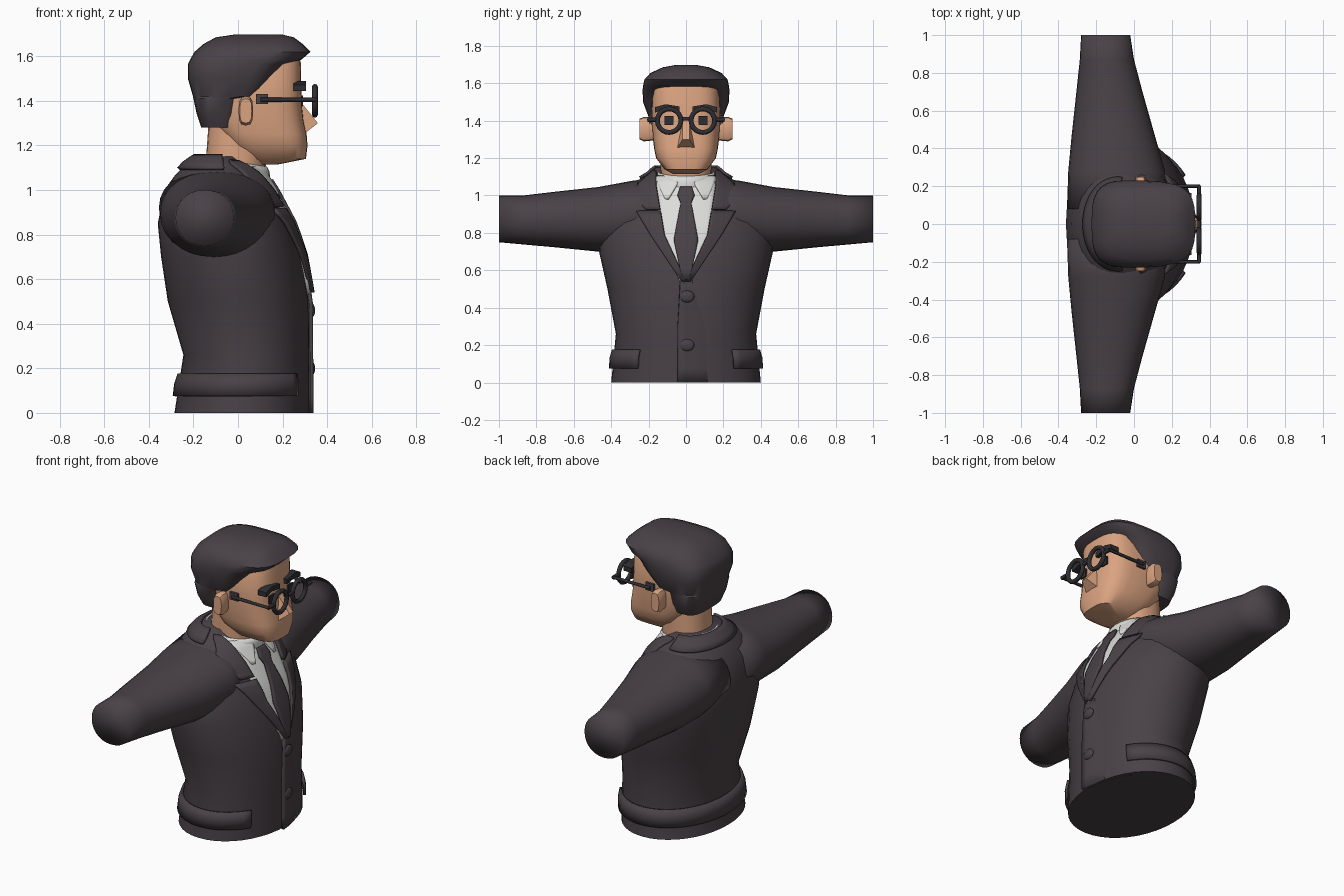
import bpy, bmesh, math
from mathutils import Vector

if "Cube" in bpy.data.objects:
    bpy.data.objects.remove(bpy.data.objects["Cube"])


def material(name, rgb):
    m = bpy.data.materials.new(name)
    m.diffuse_color = (*rgb, 1)
    m.use_nodes = True
    m.node_tree.nodes["Principled BSDF"].inputs["Base Color"].default_value = m.diffuse_color
    return m


SUIT = material("charcoal cloth", (.066, .053, .061))
SKIN = material("skin", (.71, .37, .22))
SHIRT = material("white cloth", (.72, .72, .70))
BLACK = material("black frame", (.028, .027, .032))
TAU = 2 * math.pi


def build(name, verts, faces, mat, thick=0, angle=40):
    me = bpy.data.meshes.new(name)
    me.from_pydata(verts, [], faces)
    bm = bmesh.new()
    bm.from_mesh(me)
    bmesh.ops.recalc_face_normals(bm, faces=bm.faces)
    bm.to_mesh(me)
    bm.free()
    me.materials.append(mat)
    ob = bpy.data.objects.new(name, me)
    bpy.context.collection.objects.link(ob)
    if thick:
        mod = ob.modifiers.new("thickness", 'SOLIDIFY')
        mod.thickness, mod.offset = thick, 0
    bpy.ops.object.select_all(action='DESELECT')
    ob.select_set(True)
    bpy.context.view_layer.objects.active = ob
    bpy.ops.object.shade_smooth_by_angle(angle=math.radians(angle))
    return ob


def grid(name, rings, mat, closed=True, caps=True, thick=0, angle=40):
    """Skin a list of equal-length point rows."""
    n = len(rings[0])
    verts = [p for r in rings for p in r]
    faces = []
    for i in range(len(rings) - 1):
        for j in range(n if closed else n - 1):
            k = (j + 1) % n
            faces.append((i * n + j, i * n + k, (i + 1) * n + k, (i + 1) * n + j))
    if caps:
        faces += [tuple(range(n)), tuple(range((len(rings) - 1) * n, len(rings) * n))]
    return build(name, verts, faces, mat, thick, angle)


def oval(t, a, b, e):
    c, s = math.cos(t), math.sin(t)
    return (a * math.copysign(abs(c) ** (2 / e), c), b * math.copysign(abs(s) ** (2 / e), s))


def loft_z(name, rows, mat, e, n=32, angle=40):
    """Rows are (z, back x, front x, half width)."""
    rings = []
    for z, xb, xf, w in rows:
        pts = [oval(TAU * i / n, (xf - xb) / 2, w, e) for i in range(n)]
        rings.append([((xb + xf) / 2 + p, q, z) for p, q in pts])
    return grid(name, rings, mat, angle=angle)


def box(name, lo, hi, mat):
    v = [(x, y, z) for x in (lo[0], hi[0]) for y in (lo[1], hi[1]) for z in (lo[2], hi[2])]
    f = [(0, 1, 3, 2), (4, 6, 7, 5), (0, 4, 5, 1), (2, 3, 7, 6), (0, 2, 6, 4), (1, 5, 7, 3)]
    return build(name, v, f, mat)


def rod(name, a, b, r, mat):
    a, b = Vector(a), Vector(b)
    q = (b - a).to_track_quat('Z', 'Y')
    rings = [[tuple(p + q @ Vector((r * math.cos(TAU * i / 8), r * math.sin(TAU * i / 8), 0)))
              for i in range(8)] for p in (a, b)]
    return grid(name, rings, mat, angle=50)


# Jacket body: (z, back x, front x, half width)
BODY = [(0, -.285, .32, .40), (.26, -.245, .32, .375), (.5, -.315, .318, .42),
        (.7, -.345, .285, .465), (.85, -.36, .235, .46), (1.0, -.33, .155, .37),
        (1.07, -.28, .11, .28), (1.12, -.23, .06, .19), (1.15, -.19, .02, .16)]
E = 2.05
loft_z("jacket_body", BODY, SUIT, E, 40, 50)


def profile(z):
    for a, b in zip(BODY, BODY[1:]):
        if z <= b[0]:
            f = (z - a[0]) / (b[0] - a[0])
            return [a[k] + f * (b[k] - a[k]) for k in (1, 2, 3)]
    return BODY[-1][1:]


def chest_x(y, z):
    xb, xf, w = profile(z)
    u = min(abs(y) / w, .98)
    return (xb + xf) / 2 + (xf - xb) / 2 * (1 - u ** E) ** (1 / E)


def sheet(name, rows, mat, off, off2=None, thick=.015, side=1):
    """Cloth lying on the chest; rows are (z, y start, y end)."""
    off2 = off if off2 is None else off2
    rings, cols, sub = [], 8, 4
    for i, (a, b) in enumerate(zip(rows, rows[1:])):
        for s in range(sub + (i == len(rows) - 2)):
            z, y0, y1 = [p + (q - p) * s / sub for p, q in zip(a, b)]
            ys = [y0 + (y1 - y0) * c / cols for c in range(cols + 1)]
            rings.append([(chest_x(y, z) + off + (off2 - off) * c / cols, side * y, z)
                          for c, y in enumerate(ys)])
    return grid(name, rings, mat, False, False, thick)


def band(name, rows, mat, t0, thick=.015):
    """Strip around the body, open at the front; rows are (z, offset)."""
    rings = []
    for z, off in rows:
        xb, xf, w = profile(z)
        pts = [oval(t0 + (TAU - 2 * t0) * i / 40, (xf - xb) / 2 + off, w + off, E) for i in range(41)]
        rings.append([((xb + xf) / 2 + p, q, z) for p, q in pts])
    return grid(name, rings, mat, False, False, thick)


# Jacket details
sheet("front_overlap", [(0, -.045, .25), (.3, -.045, .22), (.55, -.03, .08)], SUIT, .012, -.025)
band("pocket_flap_band", [(.075, .012), (.13, .014), (.175, .006)], SUIT, .68)
band("back_collar", [(1.095, .012), (1.12, .016), (1.14, .014), (1.155, .004)], SUIT, 1.45)
for i, z in enumerate((.20, .46)):
    bpy.ops.mesh.primitive_uv_sphere_add(segments=16, ring_count=8, location=(.33, .005, z))
    ob = bpy.context.object
    ob.name, ob.scale = f"button_{i + 1}", (.016, .04, .032)
    ob.data.materials.append(SUIT)
    bpy.ops.object.shade_smooth_by_angle()

# Shirt, tie, lapels
sheet("shirt_front", [(.53, -.03, -.01), (.8, -.14, .14), (1.0, -.165, .165), (1.1, -.165, .165)], SHIRT, .006)
sheet("tie", [(.55, -.02, .02), (.76, -.065, .065), (.96, -.028, .028), (1.0, -.045, .045),
              (1.045, -.03, .03)], SUIT, .024)
for s, side in ((1, "left"), (-1, "right")):
    sheet(f"{side}_lapel", [(.54, 0, .02), (.79, .115, .19), (.915, .135, .265)], SUIT, .026, .014, side=s)
    sheet(f"{side}_collar", [(.925, .138, .215), (1.0, .15, .285), (1.06, .16, .255), (1.13, .16, .175)],
          SUIT, .022, .012, side=s)
    sheet(f"{side}_shirt_collar_point", [(.98, .095, .11), (1.06, .045, .15), (1.10, .03, .16)],
          SHIRT, .02, .012, side=s)

    # Sleeve: (y, back x, front x, bottom z, top z)
    rings = []
    for y, xb, xf, zb, zt in [(.08, -.355, .17, .74, 1.10), (.28, -.348, .165, .70, 1.08),
                              (.47, -.33, .11, .70, 1.045), (.7, -.305, .045, .723, 1.02),
                              (.87, -.287, .0, .738, 1.0), (1.0, -.28, -.02, .75, 1.0)]:
        pts = [oval(TAU * i / 28, (xf - xb) / 2, (zt - zb) / 2, 2.15) for i in range(28)]
        rings.append([((xb + xf) / 2 + p, s * y, (zb + zt) / 2 + q) for p, q in pts])
    grid(f"{side}_sleeve", rings, SUIT, angle=100)

    # Ear
    ring = [(s * .17, .027, .055), (s * .225, .033, .06), (s * .248, .027, .05)]
    grid(f"{side}_ear", [[(x + .035, y, z + 1.355) for x, z in
                          [oval(TAU * i / 12, a, b * 1.1, 3) for i in range(12)]] for y, a, b in ring], SKIN)

    # Eye, brow, spectacles
    box(f"{side}_eye", (.283, s * .09 - .024, 1.377), (.291, s * .09 + .024, 1.425), BLACK)
    grid(f"{side}_brow", [[(x, s * y, z + d) for x, d in ((.25, -.014), (.305, -.014), (.305, .014), (.25, .014))]
                          for y, z in ((.035, 1.462), (.11, 1.474), (.165, 1.458))], BLACK)
    bpy.ops.mesh.primitive_torus_add(major_segments=20, minor_segments=8, major_radius=.063, minor_radius=.013,
                                     location=(.345, s * .09, 1.40), rotation=(0, math.pi / 2, 0))
    ob = bpy.context.object
    ob.name = f"{side}_spectacle_rim"
    ob.data.materials.append(BLACK)
    bpy.ops.object.shade_smooth_by_angle(angle=math.radians(50))
    rod(f"{side}_spectacle_hinge", (.345, s * .15, 1.405), (.345, s * .205, 1.405), .011, BLACK)
    rod(f"{side}_spectacle_temple", (.35, s * .2, 1.405), (.10, s * .2, 1.405), .009, BLACK)
rod("spectacle_bridge", (.345, -.03, 1.41), (.345, .03, 1.41), .01, BLACK)

# Shirt collar ring, slightly higher at the back
rings = [[(-.025 + r * math.cos(t), (r - .005) * math.sin(t), 1.105 + h - .025 * math.cos(t))
          for t in [TAU * i / 32 for i in range(32)]] for h, r in ((-.09, .17), (0, .162), (.022, .152))]
grid("shirt_collar_ring", rings, SHIRT, caps=False, thick=.01)

# Neck, head, nose
loft_z("neck", [(1.0, -.15, .12, .135), (1.12, -.145, .125, .135), (1.33, -.13, .16, .14)], SKIN, 2.3, 24)
loft_z("head", [(1.115, .08, .18, .07), (1.14, .03, .305, .115), (1.20, -.04, .312, .16),
                (1.25, -.08, .308, .17), (1.31, -.12, .295, .178), (1.40, -.14, .285, .185),
                (1.57, -.14, .282, .18), (1.62, -.1, .27, .15)], SKIN, 3.2, 28, 35)
build("nose", [(.27, -.018, 1.41), (.27, .018, 1.41), (.358, -.018, 1.30), (.358, .018, 1.30),
               (.295, -.05, 1.25), (.295, .05, 1.25)],
      [(0, 1, 3, 2), (2, 3, 5, 4), (0, 2, 4), (1, 5, 3), (0, 4, 5, 1)], SKIN, angle=20)

# Hair: swept forward into a quiff
loft_z("hair", [(1.28, -.165, .0, .155), (1.34, -.185, .005, .185), (1.41, -.20, .02, .198),
                (1.42, -.202, .11, .20), (1.50, -.225, .17, .23), (1.565, -.225, .23, .232),
                (1.585, -.215, .285, .23), (1.62, -.195, .325, .222), (1.655, -.155, .29, .19),
                (1.685, -.10, .25, .125), (1.697, -.02, .2, .06)], SUIT, 3.2, 28, 35)
for s, side in ((1, "left"), (-1, "right")):
    box(f"{side}_sideburn", (.08, s * .19 - .007, 1.385), (.135, s * .19 + .007, 1.43), SUIT)
